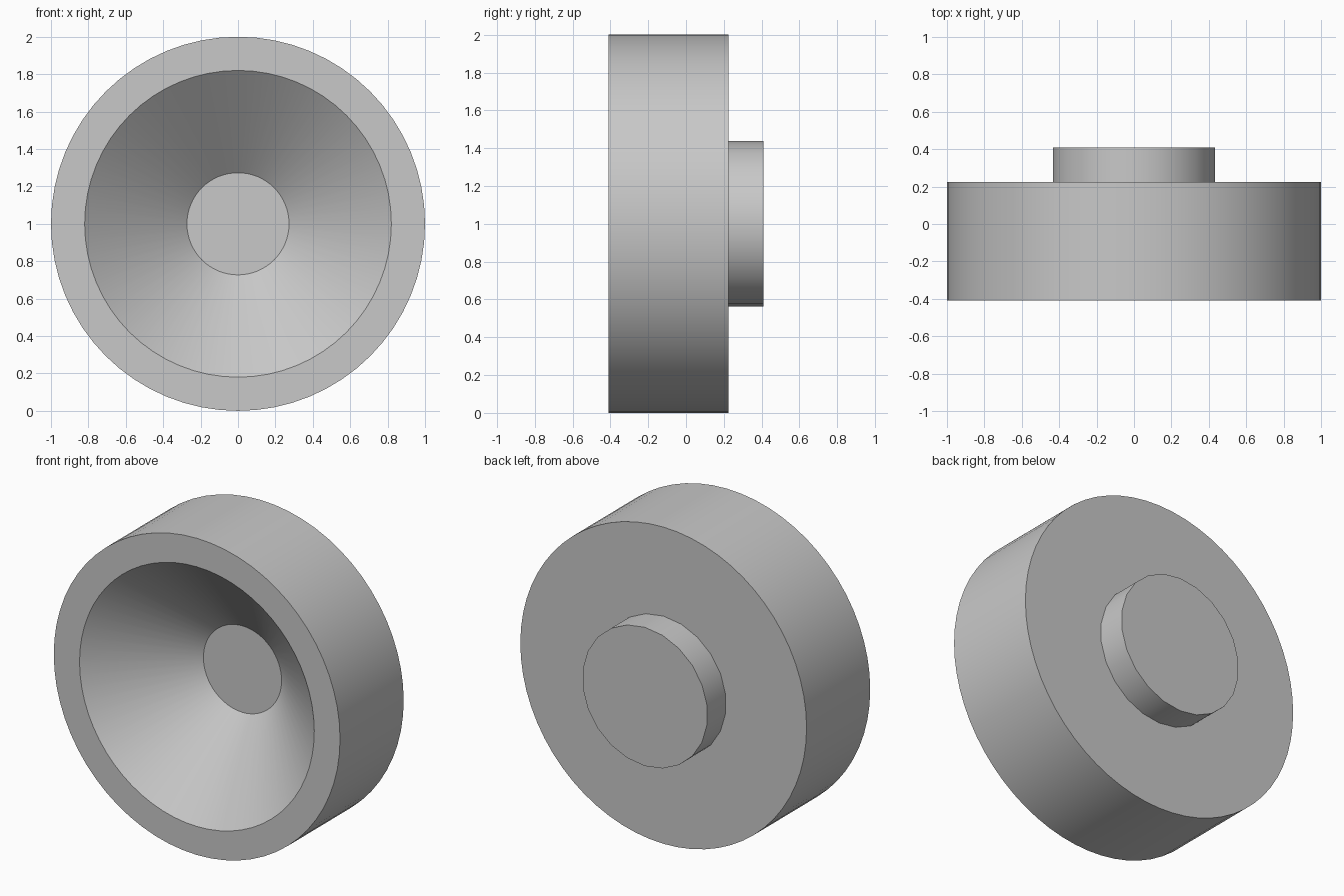
import bpy
import bmesh
import math

cube = bpy.data.objects.get("Cube")
if cube:
    bpy.data.objects.remove(cube, do_unlink=True)

# Single grey material
grey = bpy.data.materials.new("light_grey")
grey.use_nodes = True
colour = (0.58, 0.58, 0.58, 1)
grey.diffuse_color = colour
grey.node_tree.nodes["Principled BSDF"].inputs["Base Color"].default_value = colour


def turned_part(name, profile, sides):
    """Revolve (radius, y) points about the front-back axis and cap both ends."""
    bm = bmesh.new()
    rings = []
    for radius, y in profile:
        angles = [math.tau * i / sides for i in range(sides)]
        rings.append([bm.verts.new((radius * math.sin(a), y, radius * math.cos(a)))
                      for a in angles])
    for near, far in zip(rings, rings[1:]):
        for i in range(sides):
            j = (i + 1) % sides
            bm.faces.new((near[i], near[j], far[j], far[i]))
    bm.faces.new(rings[0])
    bm.faces.new(rings[-1])
    bmesh.ops.recalc_face_normals(bm, faces=bm.faces)
    mesh = bpy.data.meshes.new(name)
    bm.to_mesh(mesh)
    bm.free()
    mesh.materials.append(grey)
    part = bpy.data.objects.new(name, mesh)
    part.location.z = 1
    bpy.context.collection.objects.link(part)
    bpy.ops.object.select_all(action="DESELECT")
    part.select_set(True)
    bpy.context.view_layer.objects.active = part
    bpy.ops.object.shade_smooth_by_angle(angle=math.radians(30))
    return part


# Round body with a conical recess in the front, from recess floor to back face
turned_part("dished_body",
            [(0.273, 0.045), (0.82, -0.41), (1, -0.41), (1, 0.225)], 64)

# Short round boss on the back
turned_part("rear_boss", [(0.438, 0.225), (0.438, 0.41)], 22)
